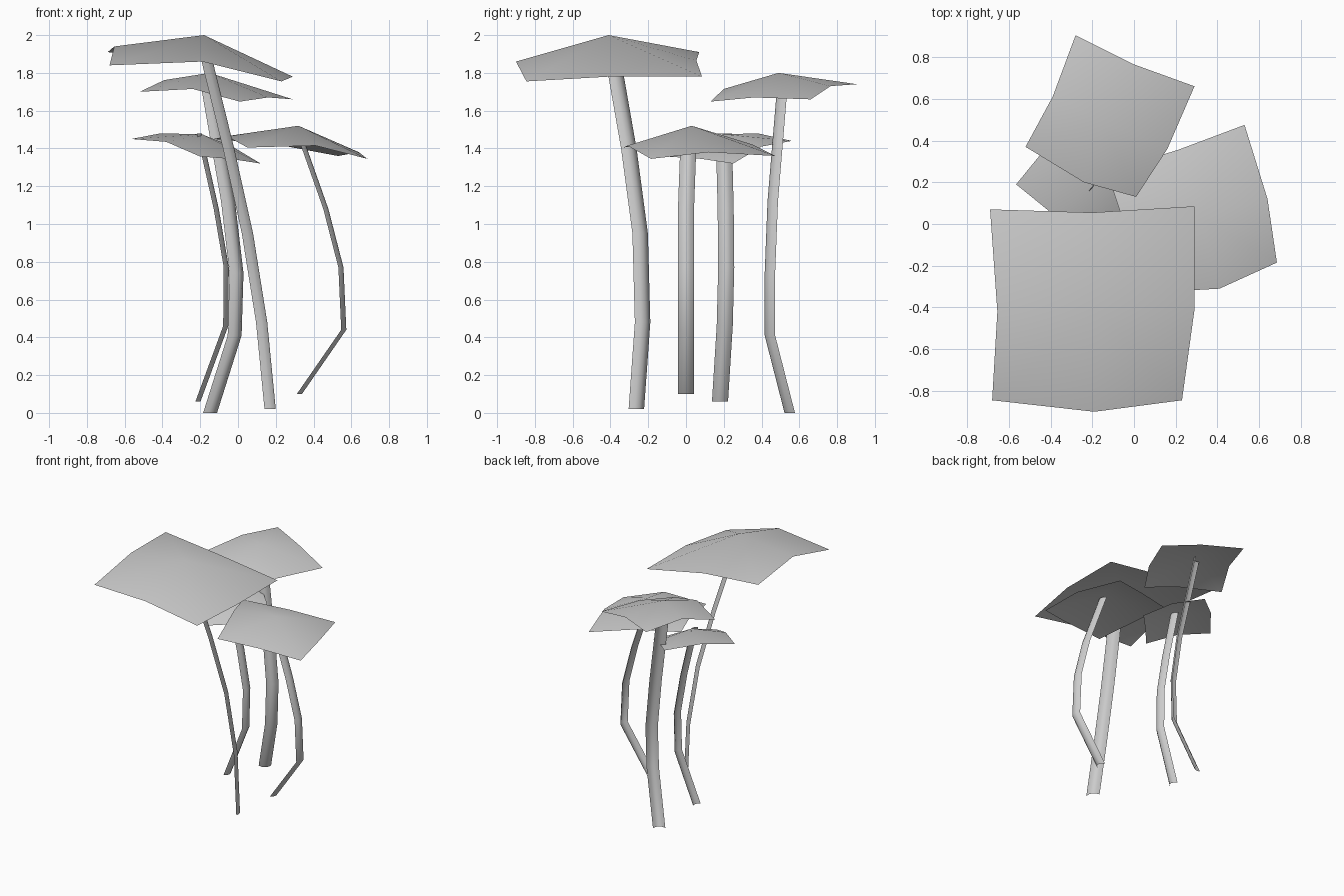
import bpy
from math import radians, sin, cos
from mathutils import Vector


def make_object(name, verts, faces):
    mesh = bpy.data.meshes.new(name)
    mesh.from_pydata(verts, [], faces)
    mesh.update()
    obj = bpy.data.objects.new(name, mesh)
    bpy.context.collection.objects.link(obj)
    for poly in mesh.polygons:
        poly.use_smooth = True
    return obj


def cap(name, centre, rim):
    """Draped leaf cap: four quads round a centre, rim runs corner, mid, corner..."""
    faces = [(0, 1 + (2 * i - 1) % 8, 1 + 2 * i, 1 + (2 * i + 1) % 8) for i in range(4)]
    return make_object(name, [centre] + rim, faces)


def stem(name, path, facing, width, depth=0.027, sides=4):
    """Open curved strip following a path; 'facing' is the bulging direction in degrees."""
    a = radians(facing)
    out, side = Vector((cos(a), sin(a), 0)), Vector((-sin(a), cos(a), 0))
    verts, faces = [], []
    for p in path:
        for j in range(sides + 1):
            t = 2 * j / sides - 1
            verts.append(Vector(p) + side * (t * width / 2) + out * depth * (0.5 - t * t))
    n = sides + 1
    for i in range(len(path) - 1):
        for j in range(sides):
            k = i * n + j
            faces.append((k, k + 1, k + n + 1, k + n))
    return make_object(name, verts, faces)


# Tall front mushroom
cap("tall_cap", (-0.18, -0.41, 2.0), [
    (-0.68, -0.845, 1.84), (-0.19, -0.90, 1.86), (0.23, -0.845, 1.755), (0.29, -0.41, 1.78),
    (0.29, 0.085, 1.78), (-0.20, 0.055, 1.865), (-0.69, 0.07, 1.91), (-0.655, -0.42, 1.94)])
stem("tall_stem", [(0.18, -0.255, 0.02), (0.135, -0.222, 0.48), (0.06, -0.235, 0.95),
                   (-0.04, -0.295, 1.40), (-0.18, -0.395, 1.97)], 35, 0.10)

# Rear mushroom
cap("rear_cap", (-0.15, 0.49, 1.80), [
    (0.01, 0.13, 1.648), (0.16, 0.36, 1.67), (0.29, 0.66, 1.66), (0.0, 0.765, 1.73),
    (-0.28, 0.905, 1.74), (-0.39, 0.61, 1.762), (-0.52, 0.37, 1.70), (-0.24, 0.20, 1.715)])
stem("rear_stem", [(-0.14, 0.54, 0.0), (-0.01, 0.435, 0.41), (0.0, 0.435, 0.74),
                   (-0.045, 0.45, 1.12), (-0.16, 0.505, 1.78)], -55, 0.09)

# Right mushroom
cap("right_cap", (0.32, 0.03, 1.52), [
    (0.05, -0.33, 1.405), (0.41, -0.31, 1.415), (0.685, -0.185, 1.345), (0.64, 0.12, 1.38),
    (0.53, 0.475, 1.36), (0.21, 0.355, 1.42), (-0.13, 0.25, 1.45), (-0.06, 0.04, 1.465)])
stem("right_stem", [(0.325, 0.0, 0.10), (0.56, 0.0, 0.44), (0.545, 0.0, 0.77),
                    (0.465, 0.0, 1.08), (0.32, 0.015, 1.49)], 0, 0.085)

# Small left mushroom
cap("left_cap", (-0.19, 0.20, 1.475), [
    (-0.20, -0.10, 1.357), (-0.04, 0.08, 1.345), (0.12, 0.25, 1.32), (-0.03, 0.40, 1.41),
    (-0.20, 0.56, 1.44), (-0.41, 0.38, 1.48), (-0.565, 0.19, 1.45), (-0.38, 0.04, 1.435)])
stem("left_stem", [(-0.212, 0.18, 0.06), (-0.065, 0.205, 0.46), (-0.062, 0.213, 0.77),
                   (-0.115, 0.21, 1.08), (-0.205, 0.20, 1.48)], 0, 0.085)
